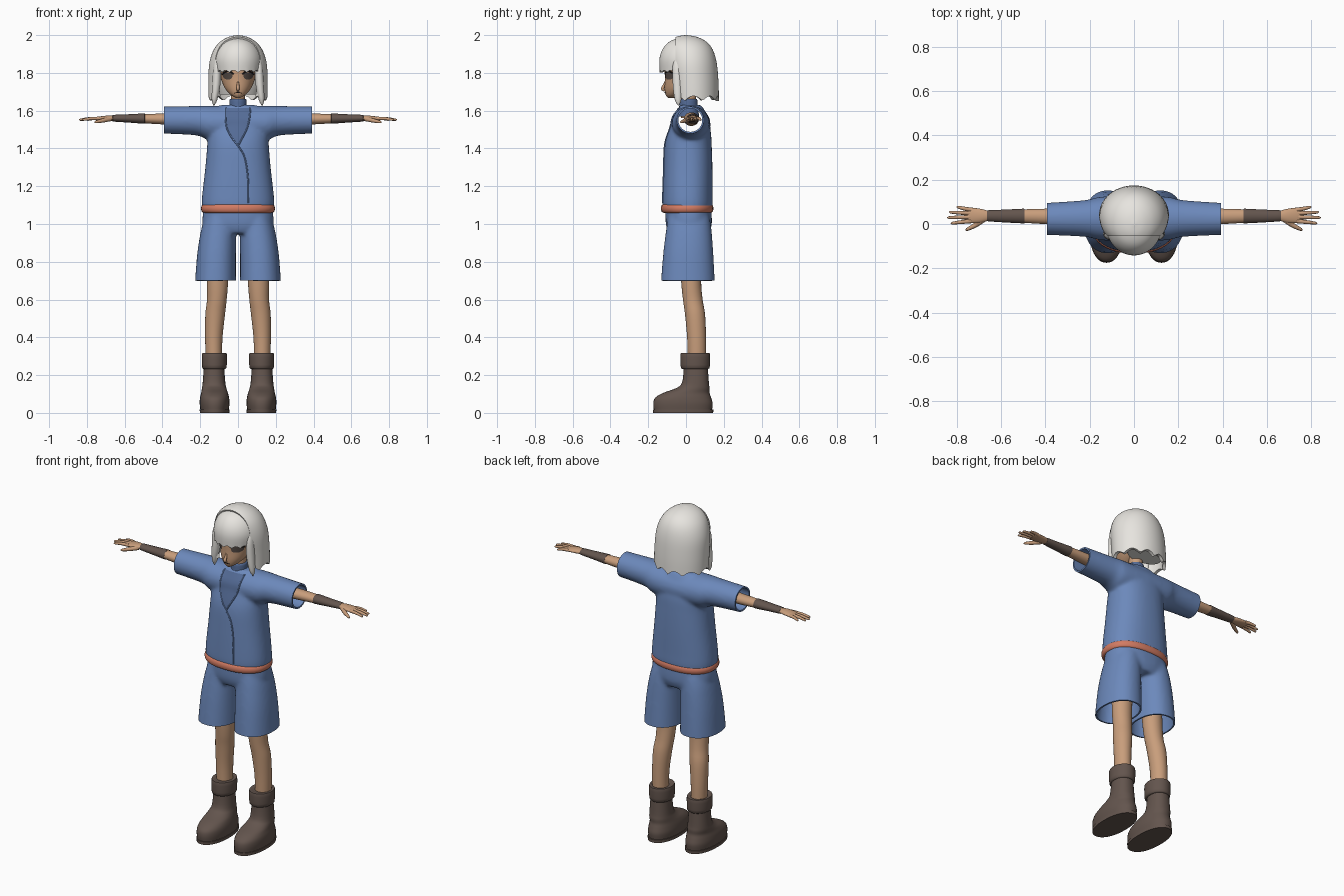
import bpy, bmesh, math
from mathutils import Vector
from mathutils.bvhtree import BVHTree

if "Cube" in bpy.data.objects:
    bpy.data.objects.remove(bpy.data.objects["Cube"])

ctx = bpy.context


def material(name, *rgb):
    m = bpy.data.materials.new(name)
    m.diffuse_color = (*rgb, 1)
    m.use_nodes = True
    m.node_tree.nodes["Principled BSDF"].inputs["Base Color"].default_value = m.diffuse_color
    return m


BLUE, NAVY = material("blue_cloth", .15, .25, .50), material("inner_cloth", .09, .15, .31)
SKIN, WHITE = material("skin", .58, .34, .20), material("hair", .80, .78, .74)
BROWN, BELT = material("leather", .125, .09, .075), material("sash", .65, .20, .125)
DARK, IRIS = material("dark_line", .02, .014, .012), material("eye", .09, .07, .06)


def add(name, mesh, mat, mirror=False):
    ob = bpy.data.objects.new(name, mesh)
    ctx.collection.objects.link(ob)
    mesh.materials.clear()
    mesh.materials.append(mat)
    if mirror:
        ob.modifiers.new("mirror", "MIRROR").use_mirror_merge = False
    return ob


def evaluated(ob):
    ctx.view_layer.update()
    dg = ctx.evaluated_depsgraph_get()
    return bpy.data.meshes.new_from_object(ob.evaluated_get(dg))


def catmull(pts, steps):
    out = []
    for i in range(len(pts) - 1):
        a, b, c, d = pts[max(i - 1, 0)], pts[i], pts[i + 1], pts[min(i + 2, len(pts) - 1)]
        for s in range(steps):
            t = s / steps
            out.append([.5 * (2*q + (r - p)*t + (2*p - 5*q + 4*r - u)*t*t + (3*q - p - 3*r + u)*t**3)
                        for p, q, r, u in zip(a, b, c, d)])
    return out + [list(pts[-1])]


def loft(name, rings, mat, axis="z", mirror=False, n=40, steps=4, power=2, caps=(True, True)):
    """Rings are (position along axis, centre a, centre b, radius a, radius b)."""
    bm = bmesh.new()
    loops = []
    for t, ca, cb, ra, rb in catmull(rings, steps):
        row = []
        for k in range(n):
            c, s = math.cos(math.tau * k / n), math.sin(math.tau * k / n)
            a = ca + ra * math.copysign(abs(c) ** (2 / power), c)
            b = cb + rb * math.copysign(abs(s) ** (2 / power), s)
            row.append(bm.verts.new((a, b, t) if axis == "z" else (t, a, b)))
        loops.append(row)
    for lo, hi in zip(loops, loops[1:]):
        for k in range(n):
            bm.faces.new((lo[k], lo[(k + 1) % n], hi[(k + 1) % n], hi[k]))
    for on, row in zip(caps, (loops[0], loops[-1])):
        if on:
            bm.faces.new(row)
    bmesh.ops.recalc_face_normals(bm, faces=bm.faces)
    me = bpy.data.meshes.new(name)
    bm.to_mesh(me)
    bm.free()
    return add(name, me, mat, mirror)


def trim(ob, planes, thickness):
    """Cut away everything in front of each plane, then give the open shell thickness."""
    bm = bmesh.new()
    bm.from_mesh(ob.data)
    for co, no in planes:
        bmesh.ops.bisect_plane(bm, geom=bm.verts[:] + bm.edges[:] + bm.faces[:],
                               plane_co=co, plane_no=no, clear_outer=True)
    bm.to_mesh(ob.data)
    bm.free()
    ob.modifiers.new("thick", "SOLIDIFY").thickness = thickness


def fuse(name, parts, mat, planes):
    """Melt closed parts into one soft garment and open its ends."""
    bm = bmesh.new()
    for p in parts:
        bm.from_mesh(evaluated(p))
        bpy.data.objects.remove(p)
    me = bpy.data.meshes.new(name)
    bm.to_mesh(me)
    bm.free()
    ob = add(name, me, mat)
    r = ob.modifiers.new("remesh", "REMESH")
    r.mode, r.voxel_size = "VOXEL", .009
    ob.modifiers.new("smooth", "SMOOTH").iterations = 10
    me = evaluated(ob)
    ob.modifiers.clear()
    ob.data = me
    trim(ob, planes, .009)
    return ob


def tube(name, pts, radii, mat, mirror=False):
    cu = bpy.data.curves.new(name, "CURVE")
    cu.dimensions, cu.bevel_depth, cu.bevel_resolution, cu.use_fill_caps = "3D", 1, 3, True
    data = catmull([(*p, r) for p, r in zip(pts, radii)], 5)
    sp = cu.splines.new("POLY")
    sp.points.add(len(data) - 1)
    for q, (x, y, z, r) in zip(sp.points, data):
        q.co, q.radius = (x, y, z, 1), r
    tmp = bpy.data.objects.new(name + "_path", cu)
    ctx.collection.objects.link(tmp)
    me = evaluated(tmp)
    bpy.data.objects.remove(tmp)
    return add(name, me, mat, mirror)


def surface(ob):
    """Function giving the front surface point of ob at (x, z)."""
    ctx.view_layer.update()
    tree = BVHTree.FromObject(ob, ctx.evaluated_depsgraph_get())

    def at(x, z, lift=.003):
        hit = tree.ray_cast(Vector((x, -1, z)), Vector((0, 1, 0)))[0]
        return (x, (hit.y if hit else 0) - lift, z)
    return at


def patch(name, at, rows, mat, mirror=False, n=12):
    """Sheet laid on a surface; rows are (z, x left, x right)."""
    rows = catmull(rows, 4)
    vs = [at(a + (b - a) * k / n, z) for z, a, b in rows for k in range(n + 1)]
    w = n + 1
    fs = [(i*w + k, i*w + k + 1, (i+1)*w + k + 1, (i+1)*w + k) for i in range(len(rows) - 1) for k in range(n)]
    me = bpy.data.meshes.new(name)
    me.from_pydata(vs, [], fs)
    return add(name, me, mat, mirror)


def trace(name, at, pts, r, mat, mirror=False):
    pts = [at(x, z, .001) for x, z in catmull(pts, 4)]
    return tube(name, pts, [r] * len(pts), mat, mirror)


# Tunic with wide sleeves
torso = loft("torso", [(1.06, 0, .008, .185, .125), (1.10, 0, .008, .192, .133), (1.16, 0, .008, .189, .133),
                       (1.30, 0, .010, .173, .130), (1.42, 0, .012, .163, .124), (1.50, 0, .020, .160, .110),
                       (1.58, 0, .025, .140, .085), (1.63, 0, .025, .090, .055)], BLUE, power=2.3)
sleeve = loft("sleeve", [(0, .025, 1.53, .105, .094), (.15, .025, 1.535, .098, .091), (.22, .025, 1.547, .083, .078),
                         (.39, .023, 1.55, .073, .072), (.45, .023, 1.55, .073, .072)], BLUE, "x", True)
tunic = fuse("tunic", [torso, sleeve], BLUE,
             [((0, 0, 1.09), (0, 0, -1)), ((.392, 0, 0), (1, 0, 0)), ((-.392, 0, 0), (-1, 0, 0))])
chest = surface(tunic)
patch("inner_shirt", chest, [(1.615, -.065, .065), (1.55, -.064, .058), (1.50, -.055, .045),
                             (1.45, -.028, .02), (1.415, -.002, .002)], NAVY)
trace("lapel_edge", chest, [(-.066, 1.615), (-.065, 1.55), (-.056, 1.50), (-.028, 1.45), (.003, 1.41),
                            (.036, 1.35), (.053, 1.24), (.054, 1.11)], .004, BLUE)
trace("lapel_edge_left", chest, [(.066, 1.615), (.059, 1.55), (.045, 1.50), (.02, 1.45), (.001, 1.415)], .004, BLUE)
loft("collar", [(1.57, 0, .014, .056, .056), (1.62, 0, .013, .047, .049), (1.655, 0, .013, .045, .047),
                (1.662, 0, .013, .040, .042)], NAVY)

# Sash and shorts
loft("sash", [(1.058, 0, .006, .175, .120), (1.064, 0, .006, .190, .134), (1.082, 0, .006, .196, .139),
              (1.100, 0, .006, .190, .134), (1.107, 0, .006, .175, .120)], BELT, power=2.3)
hips = loft("hips", [(.95, 0, .015, .150, .105), (1.0, 0, .015, .188, .122), (1.10, 0, .012, .180, .120)], BLUE, power=2.3)
short_leg = loft("short_leg", [(.65, .119, .010, .110, .143), (.70, .119, .010, .108, .142), (.85, .113, .012, .102, .132),
                               (.97, .102, .015, .093, .120), (1.04, .09, .015, .085, .110)], BLUE, mirror=True, power=2.2)
fuse("shorts", [hips, short_leg], BLUE, [((0, 0, .70), (0, 0, -1)), ((0, 0, 1.075), (0, 0, 1))])

# Legs and boots
loft("leg", [(.28, .128, .058, .043, .048), (.40, .128, .056, .046, .050), (.52, .121, .048, .052, .053),
             (.60, .112, .036, .052, .052), (.70, .108, .027, .056, .053), (.92, .10, .02, .06, .06)], SKIN, mirror=True)
loft("boot", [(.015, .124, -.016, .075, .154), (.05, .124, -.016, .079, .157), (.08, .124, -.015, .077, .148),
              (.105, .124, .001, .071, .124), (.13, .126, .035, .065, .090), (.16, .127, .050, .060, .071),
              (.25, .127, .052, .053, .063)], BROWN, mirror=True, power=2.2)
loft("boot_sole", [(0, .124, -.015, .078, .159), (.018, .124, -.015, .079, .160)], BROWN, mirror=True, steps=1, power=2.2)
loft("boot_cuff", [(.232, .125, .049, .053, .065), (.238, .125, .049, .064, .076), (.275, .125, .049, .066, .078),
                   (.310, .125, .049, .066, .078), (.317, .125, .049, .060, .072), (.312, .125, .049, .045, .050)],
     BROWN, mirror=True, steps=2)

# Arms, wrist wraps and hands
loft("arm", [(.20, .028, 1.555, .04, .036), (.39, .034, 1.556, .035, .029), (.52, .036, 1.558, .029, .023),
             (.66, .037, 1.56, .021, .014)], SKIN, "x", True)
loft("wrist_wrap", [(.497, .036, 1.558, .030, .025), (.50, .036, 1.558, .033, .027), (.58, .036, 1.559, .029, .022),
                    (.657, .037, 1.56, .025, .018), (.66, .037, 1.56, .022, .015)], BROWN, "x", True)
loft("palm", [(.65, .037, 1.56, .020, .013), (.69, .037, 1.56, .031, .014), (.735, .039, 1.558, .035, .011),
              (.755, .040, 1.557, .030, .007)], SKIN, "x", True, n=24)
for label, y0, x1, y1 in (("index", .013, .825, .004), ("middle", .031, .84, .029),
                          ("ring", .048, .832, .053), ("little", .064, .80, .076)):
    tube(label + "_finger", [(.735, y0, 1.559), ((.735 + x1) / 2, (y0 + y1) / 2, 1.558), (x1 - .006, y1, 1.552),
                             (x1, y1, 1.551)], [.0095, .0085, .006, .002], SKIN, True)
tube("thumb", [(.675, .022, 1.556), (.715, -.005, 1.548), (.752, -.024, 1.540), (.760, -.026, 1.539)],
     [.012, .011, .007, .002], SKIN, True)

# Head and neck
loft("neck", [(1.56, 0, .014, .038, .040), (1.74, 0, .014, .036, .040)], SKIN)
head = loft("head", [(1.668, 0, -.078, .012, .018), (1.685, 0, -.062, .040, .046), (1.72, 0, -.030, .070, .083),
                     (1.77, 0, 0, .090, .112), (1.83, 0, .010, .100, .122), (1.90, 0, .012, .092, .112),
                     (1.95, 0, .012, .055, .070), (1.96, 0, .012, .010, .010)], SKIN)
face = surface(head)
tube("nose", [(0, -.108, 1.76), (0, -.116, 1.735), (0, -.124, 1.716), (0, -.112, 1.705)], [.003, .007, .009, .005], SKIN)
patch("eye", face, [(1.766, .042, .064), (1.775, .032, .077), (1.79, .029, .081), (1.803, .036, .077)], IRIS, True)
trace("eyelid", face, [(.024, 1.793), (.038, 1.806), (.062, 1.807), (.083, 1.793)], .004, DARK, True)
trace("eyebrow", face, [(.025, 1.829), (.05, 1.838), (.078, 1.832)], .003, DARK, True)
trace("mouth", face, [(-.018, 1.694), (0, 1.696), (.018, 1.694)], .002, DARK)


# Bobbed hair: back shell, fringe, filling and side locks
def notch(ob, top, length, amp, count):
    base = min(v.co.z for v in ob.data.vertices)
    for v in ob.data.vertices:
        f = max(0, 1 - (v.co.z - base) / length)
        wave = abs(math.sin(count * math.atan2(v.co.x, v.co.y - top)))
        v.co.z += f * amp * (wave - .5)


bob = loft("back_hair", [(1.665, 0, .043, .157, .131), (1.75, 0, .038, .157, .134), (1.85, 0, .027, .152, .136),
                         (1.92, 0, .017, .130, .126), (1.965, 0, .008, .094, .100), (1.991, 0, .002, .048, .054),
                         (2.0, 0, 0, .004, .004)], WHITE, n=96, caps=(False, True))
notch(bob, .04, .05, .025, 5)
trim(bob, [((0, -.055, 0), (0, -1, 0))], .018)
fringe = loft("fringe", [(1.808, 0, -.008, .120, .131), (1.87, 0, -.004, .126, .137), (1.92, 0, 0, .113, .127),
                         (1.96, 0, .003, .083, .098), (1.982, 0, .005, .042, .053), (1.988, 0, .005, .004, .004)],
              WHITE, n=96, caps=(False, True))
notch(fringe, 0, .03, .012, 9)
trim(fringe, [((0, .03, 0), (0, 1, 0))], .012)
loft("under_hair", [(1.685, 0, .085, .105, .060), (1.76, 0, .075, .125, .080), (1.88, 0, .06, .115, .085),
                    (1.93, 0, .05, .07, .06)], WHITE)
loft("side_lock", [(1.628, .128, -.040, .003, .003), (1.66, .124, -.042, .015, .018), (1.74, .115, -.044, .022, .026),
                   (1.84, .110, -.042, .020, .028), (1.90, .10, -.03, .012, .018)], WHITE, mirror=True, n=20)

# Bake modifiers and smooth the shading
bpy.ops.object.select_all(action="SELECT")
ctx.view_layer.objects.active = tunic
bpy.ops.object.convert(target="MESH")
bpy.ops.object.shade_smooth_by_angle(angle=math.radians(45))
